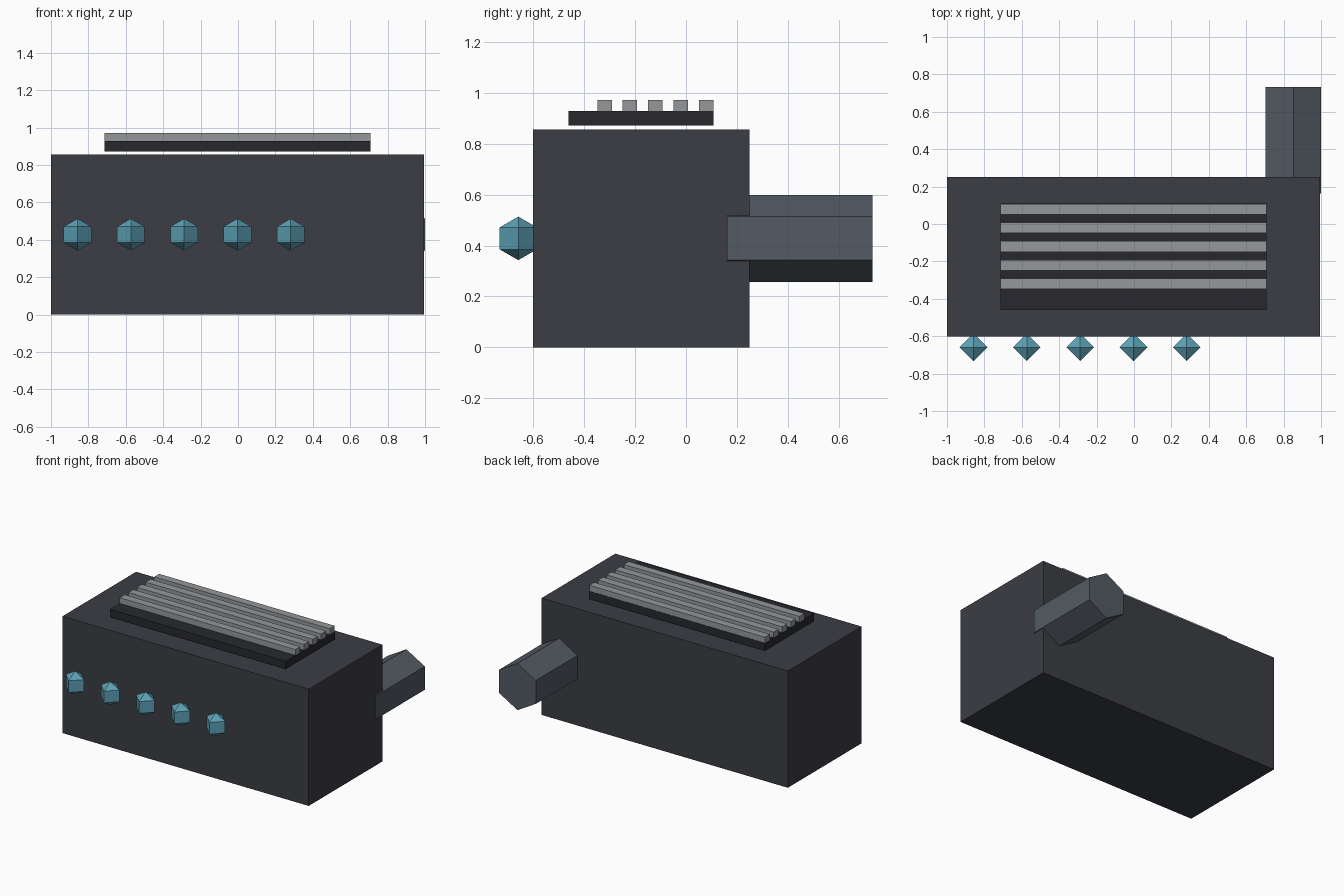
import bpy
from math import radians

if "Cube" in bpy.data.objects:
    bpy.data.objects.remove(bpy.data.objects["Cube"])


def material(name, rgb):
    m = bpy.data.materials.new(name)
    m.diffuse_color = (*rgb, 1)
    m.use_nodes = True
    m.node_tree.nodes["Principled BSDF"].inputs["Base Color"].default_value = m.diffuse_color
    return m


dark = material("dark_casing", (0.045, 0.047, 0.058))
black = material("black_base", (0.021, 0.022, 0.027))
grey = material("light_grey", (0.30, 0.31, 0.32))
steel = material("steel", (0.085, 0.105, 0.125))
blue = material("blue_glow", (0.11, 0.36, 0.47))


def finish(name, mat):
    ob = bpy.context.object
    ob.name = name
    ob.data.materials.append(mat)
    return ob


def box(name, x, y, z, mat):
    # x, y, z are (min, max) ranges
    ranges = (x, y, z)
    bpy.ops.mesh.primitive_cube_add(size=1, location=[(a + b) / 2 for a, b in ranges])
    bpy.context.object.scale = [b - a for a, b in ranges]
    bpy.ops.object.transform_apply(location=False, rotation=False, scale=True)
    return finish(name, mat)


# Main casing
box("casing", (-1.0, 0.994), (-0.602, 0.25), (0, 0.855), dark)

# Vent plate floating just above the casing, with raised slats
vent_x = (-0.714, 0.708)
box("vent_plate", vent_x, (-0.461, 0.109), (0.872, 0.929), black)
for i in range(5):
    y = -0.32 + i * 0.0997
    box(f"vent_slat_{i + 1}", vent_x, (y - 0.0285, y + 0.0285), (0.929, 0.971), grey)

# Hexagonal exhaust pipe at the back right
bpy.ops.mesh.primitive_cylinder_add(vertices=6, radius=0.171, depth=0.57,
                                    location=(0.852, 0.447, 0.428),
                                    rotation=(radians(90), 0, 0))
finish("exhaust_pipe", steel)

# Row of faceted lamps along the front
for i in range(5):
    bpy.ops.mesh.primitive_uv_sphere_add(segments=4, ring_count=3, radius=0.0855,
                                         location=(-0.858 + i * 0.285, -0.659, 0.428))
    finish(f"lamp_{i + 1}", blue)
